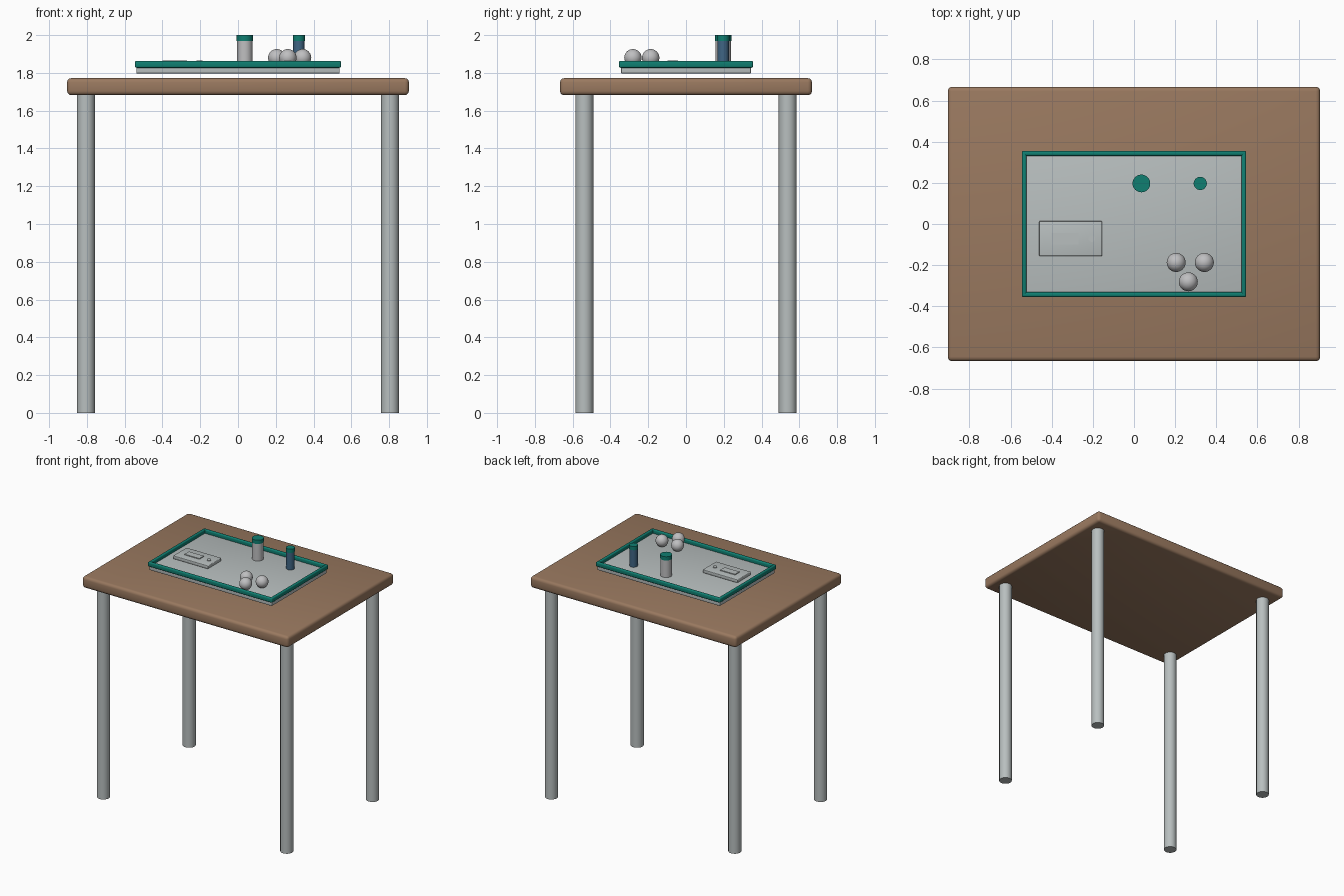
import bpy
import math

cube = bpy.data.objects.get("Cube")
if cube:
    bpy.data.objects.remove(cube, do_unlink=True)


def material(name, rgb):
    mat = bpy.data.materials.new(name)
    mat.use_nodes = True
    colour = (*rgb, 1.0)
    mat.diffuse_color = colour
    mat.node_tree.nodes["Principled BSDF"].inputs["Base Color"].default_value = colour
    return mat


WOOD = material("brown wood", (0.32, 0.19, 0.115))
STEEL = material("brushed steel", (0.48, 0.52, 0.52))
TEAL = material("teal", (0.005, 0.21, 0.165))
BLUE = material("slate blue", (0.05, 0.13, 0.23))
WHITE = material("soft white", (0.52, 0.52, 0.53))


def finish(name, mat, bevel=0.0, segments=3):
    obj = bpy.context.object
    obj.name = name
    obj.data.materials.append(mat)
    if bevel:
        mod = obj.modifiers.new("rounded edges", "BEVEL")
        mod.width = bevel
        mod.segments = segments
        bpy.ops.object.modifier_apply(modifier=mod.name)
    bpy.ops.object.shade_smooth_by_angle(angle=math.radians(35))
    return obj


def box(name, mat, x, y, z0, z1, width, depth, bevel=0.0):
    bpy.ops.mesh.primitive_cube_add(size=1, location=(x, y, (z0 + z1) / 2))
    bpy.context.object.scale = (width, depth, z1 - z0)
    bpy.ops.object.transform_apply(location=False, rotation=False, scale=True)
    return finish(name, mat, bevel)


def cylinder(name, mat, x, y, z0, z1, radius):
    bpy.ops.mesh.primitive_cylinder_add(
        vertices=32, radius=radius, depth=z1 - z0, location=(x, y, (z0 + z1) / 2))
    return finish(name, mat)


# Table
TOP_Z = 1.682
box("tabletop", WOOD, 0, 0, TOP_Z, 1.772, 1.81, 1.334, 0.022)
for sx, side in ((1, "left"), (-1, "right")):
    for sy, end in ((-1, "front"), (1, "back")):
        cylinder(f"{end}_{side}_leg", STEEL, sx * 0.805, sy * 0.538, 0, TOP_Z, 0.047)

# Tray with a raised rim
FLOOR = 1.834
box("tray_base", STEEL, 0, 0, 1.797, FLOOR, 1.076, 0.688, 0.004)
for s, end, side in ((-1, "front", "right"), (1, "back", "left")):
    box(f"{end}_tray_rim", TEAL, 0, s * 0.343, 1.827, 1.863, 1.09, 0.023, 0.008)
    box(f"{side}_tray_rim", TEAL, s * 0.534, 0, 1.827, 1.863, 0.023, 0.709, 0.008)

# Lidded bottles
for name, mat, x, radius in (("wide_bottle", WHITE, 0.036, 0.041),
                             ("slim_bottle", BLUE, 0.322, 0.030)):
    cylinder(name, mat, x, 0.197, FLOOR, 1.97, radius)
    cylinder(name + "_cap", TEAL, x, 0.197, 1.97, 2.0, radius + 0.002)

# Cotton balls
for i, (x, y) in enumerate(((0.205, -0.187), (0.342, -0.187), (0.264, -0.281))):
    bpy.ops.mesh.primitive_uv_sphere_add(
        segments=32, ring_count=16, radius=0.046, location=(x, y, 1.88))
    finish(f"cotton_ball_{i + 1}", WHITE)

# Flat device with a display and a button
box("device_body", STEEL, -0.308, -0.071, FLOOR, 1.86, 0.306, 0.17, 0.005)
box("device_display", STEEL, -0.335, -0.071, 1.858, 1.866, 0.13, 0.055)
cylinder("device_button", STEEL, -0.205, -0.071, 1.858, 1.866, 0.016)
